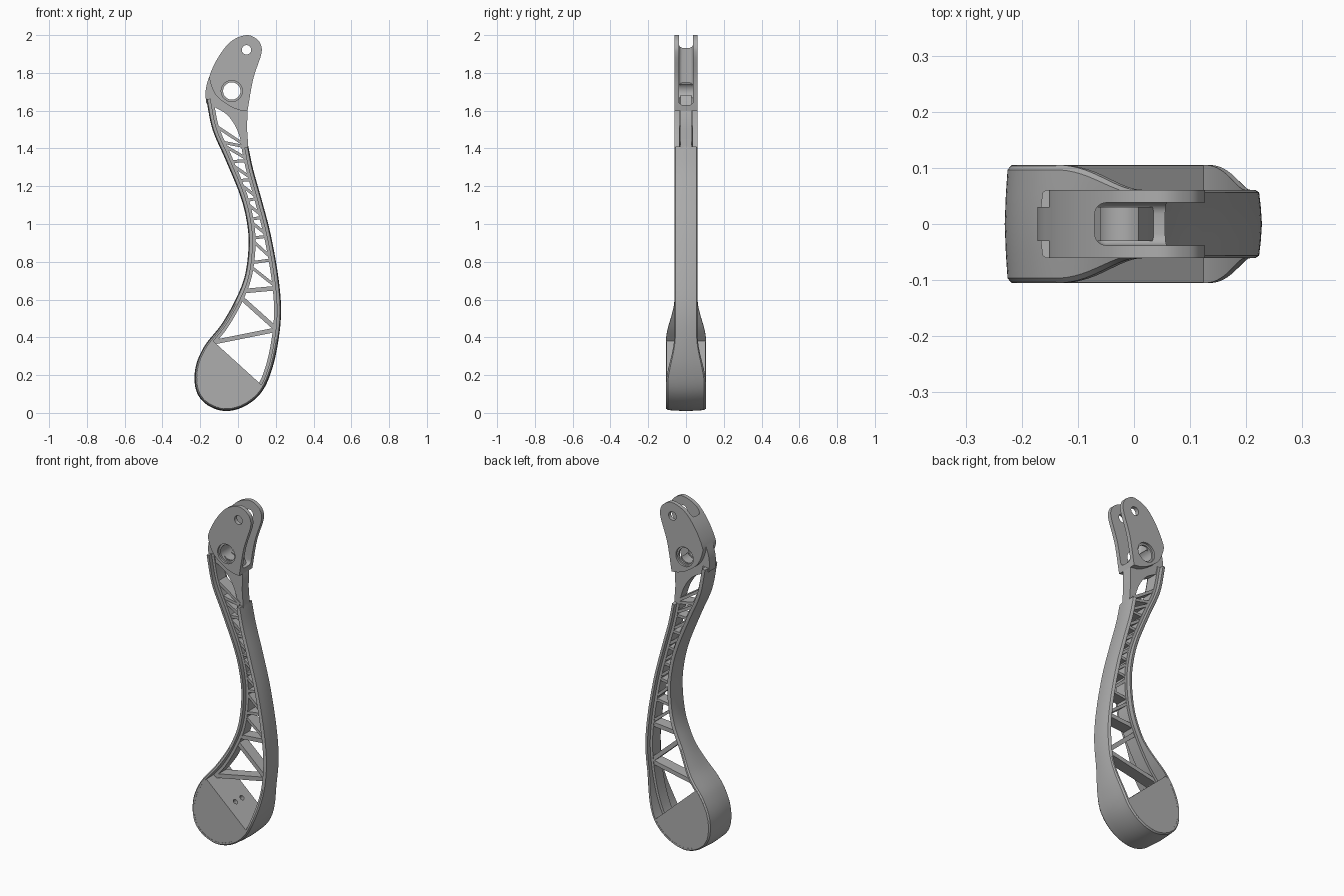
import bpy, bmesh, math
from mathutils import Vector

cube = bpy.data.objects.get("Cube")
if cube:
    bpy.data.objects.remove(cube)

metal = bpy.data.materials.new("plain_grey")
GREY = (0.42, 0.42, 0.42, 1)
metal.diffuse_color = GREY
metal.use_nodes = True
metal.node_tree.nodes["Principled BSDF"].inputs["Base Color"].default_value = GREY


def spline(pts, n=8):
    """Smooth curve through the (x, z) points."""
    p = [Vector(q) for q in pts]
    p = [2 * p[0] - p[1]] + p + [2 * p[-1] - p[-2]]
    out = []
    for a, b, c, d in zip(p, p[1:], p[2:], p[3:]):
        for k in range(n):
            t = k / n
            out.append(0.5 * (2 * b + (c - a) * t + (2 * a - 5 * b + 4 * c - d) * t * t
                              + (3 * b - a - 3 * c + d) * t ** 3))
    return out + [p[-2]]


def finish(name, bm):
    bmesh.ops.recalc_face_normals(bm, faces=bm.faces)
    me = bpy.data.meshes.new(name)
    bm.to_mesh(me)
    bm.free()
    me.materials.append(metal)
    ob = bpy.data.objects.new(name, me)
    bpy.context.collection.objects.link(ob)
    return ob


def add_prism(bm, poly, half):
    """Extrude an (x, z) polygon to y = -half..half."""
    rings = [[bm.verts.new((x, y, z)) for x, z in poly] for y in (-half, half)]
    bm.faces.new(rings[0])
    bm.faces.new(rings[1][::-1])
    n = len(poly)
    for i in range(n):
        j = (i + 1) % n
        bm.faces.new((rings[0][i], rings[1][i], rings[1][j], rings[0][j]))


def prism(name, poly, half):
    bm = bmesh.new()
    add_prism(bm, poly, half)
    return finish(name, bm)


def inward(pts, i):
    t = (pts[min(i + 1, len(pts) - 1)] - pts[max(i - 1, 0)]).normalized()
    return Vector((-t.y, t.x))


def sweep(name, pts, section, width):
    """Sweep (inset, y factor) section along the outline."""
    bm = bmesh.new()
    rings = []
    for i, p in enumerate(pts):
        n, w = inward(pts, i), width(p)
        rings.append([bm.verts.new((p.x + n.x * d, f * w, p.y + n.y * d)) for d, f in section])
    m = len(section)
    for a, b in zip(rings, rings[1:]):
        for k in range(m):
            bm.faces.new((a[k], a[(k + 1) % m], b[(k + 1) % m], b[k]))
    bm.faces.new(rings[0])
    bm.faces.new(rings[-1][::-1])
    return finish(name, bm)


def cut(ob, cutters):
    """Subtract the cutters, then drop them."""
    for c in cutters:
        c.hide_render = True
        mod = ob.modifiers.new("cut", 'BOOLEAN')
        mod.object, mod.solver = c, 'EXACT'
    bpy.context.view_layer.update()
    dg = bpy.context.evaluated_depsgraph_get()
    me = bpy.data.meshes.new_from_object(ob.evaluated_get(dg))
    ob.modifiers.clear()
    ob.data = me
    for c in cutters:
        bpy.data.objects.remove(c)


def disc(x, z, r, n=40):
    return [(x + r * math.cos(2 * math.pi * k / n), z + r * math.sin(2 * math.pi * k / n))
            for k in range(n)]


# Lever outline: down the left edge, round the foot, up the right edge
left = [(-.168, 1.66), (-.135, 1.5), (-.066, 1.34), (.01, 1.155), (.045, 1.02), (.056, .89),
        (.037, .73), (-.013, .6), (-.087, .47)]
foot = [(-.18, .35), (-.226, .235), (-.222, .12), (-.167, .045), (-.07, .01), (.035, .035),
        (.125, .11), (.18, .23)]
right = [(.215, .39), (.228, .55), (.212, .73), (.173, .945), (.125, 1.13), (.08, 1.29), (.055, 1.41)]
outline = spline(left + foot + right)

# The sides flare towards the foot, measured from the pad's slanted edge
normal, origin = Vector((.66, .75)), Vector((-.09, .355))


def slant(p):
    return (p - origin).dot(normal)


def flare(p):
    t = min(max(slant(p) / .25, 0), 1)
    return .105 - .044 * t * t * (3 - 2 * t)


# Crowned outer rim and thinner rail inside it
rim = sweep("outer_rim", outline, [(.012, -1), (.005, -.92), (.002, -.5), (0, 0), (.002, .5),
                                   (.005, .92), (.012, 1), (.022, 1), (.022, -1)], flare)
rail = sweep("inner_rail", outline, [(.01, -1), (.01, 1), (.037, 1), (.037, -1)], lambda p: .036)

# Solid foot pad with two drain holes in its slanted face
pad_edge = [p + inward(outline, i) * .011 for i, p in enumerate(outline) if slant(p) < 0]
pad = prism("foot_pad", pad_edge, .104)
holes = []
for y in (-.03, .03):
    bm = bmesh.new()
    bmesh.ops.create_cone(bm, cap_ends=True, segments=24, radius1=.014, radius2=.014, depth=.12)
    hole = finish("drain_cutter", bm)
    hole.rotation_euler = (0, math.atan2(normal.x, normal.y), 0)
    hole.location = (.015, y, .268)
    holes.append(hole)
cut(pad, holes)


# Zigzag lattice between the two edges
def edge_at(side, z):
    pts = [p for p in outline if p.y > .3 and (slant(p) > -.1)]
    half = len(outline) // 2
    mid = outline[half:] if side > 0 else outline[:half]
    best = min((p for p in mid if p in pts), key=lambda p: abs(p.y - z))
    return Vector((best.x - side * .022, z))


bars = [(.37, .44), (.61, .445), (.645, .66), (.775, .67), (.795, .81), (.91, .82), (.925, .935),
        (1.01, .945), (1.025, 1.035), (1.11, 1.045), (1.125, 1.135), (1.215, 1.145), (1.23, 1.235),
        (1.315, 1.245), (1.33, 1.335), (1.42, 1.345), (1.435, 1.41), (1.52, 1.42)]
bm = bmesh.new()
for zl, zr in bars:
    a, b = edge_at(-1, zl), edge_at(1, zr)
    d = (b - a).normalized()
    t = .012 if zl < .7 else .008
    n = Vector((-d.y, d.x)) * t
    add_prism(bm, [a - n, b - n, b + n, a + n], .034)
lattice = finish("lattice_struts", bm)

# Neck web joining the lattice to the head, with a curved lower edge
neck_edge = spline([(-.168, 1.64), (-.172, 1.69), (-.165, 1.74), (-.145, 1.8)], 6)
neck_arch = spline([(.022, 1.38), (.012, 1.45), (-.015, 1.52), (-.06, 1.58), (-.125, 1.62)], 6)
neck = prism("neck_web", neck_edge + [Vector((.0, 1.7)), Vector((.05, 1.6)), Vector((.048, 1.5)),
                                      Vector((.056, 1.39))] + neck_arch, .03)

# Forked head
head_edge = spline([(.05, 1.597), (.08, 1.765), (.122, 1.895), (.122, 1.945), (.098, 1.98),
                    (.045, 2), (-.035, 1.968), (-.1, 1.89), (-.145, 1.8), (-.148, 1.755),
                    (-.115, 1.68), (-.045, 1.625), (.01, 1.602)])
head = prism("forked_head", head_edge, .061)
bm = bmesh.new()
bmesh.ops.create_cube(bm, size=1)
for v in bm.verts:
    v.co = (v.co.x * .4 + .13, v.co.y * .076, v.co.z * .6 + 1.93)
bmesh.ops.bevel(bm, geom=bm.edges[:], offset=.02, segments=4, affect='EDGES', profile=.5)
slot = finish("slot_cutter", bm)
cut(head, [slot, prism("pin_cutter", disc(.045, 1.922, .025), .2)])

# Pivot bore runs through head and neck, with shallow counterbores on both faces
PIVOT = (-.033, 1.704)
for part in (head, neck):
    cut(part, [prism("bore_cutter", disc(*PIVOT, .046), .2)])
for s in (-1, 1):
    recess = prism("recess_cutter", disc(*PIVOT, .056), .01)
    recess.location.y = s * .059
    cut(head, [recess])

# Smooth curved surfaces, keep hard edges
for ob in (rim, rail, pad, lattice, neck, head):
    bpy.ops.object.select_all(action='DESELECT')
    ob.select_set(True)
    bpy.context.view_layer.objects.active = ob
    bpy.ops.object.shade_smooth_by_angle(angle=math.radians(35))
